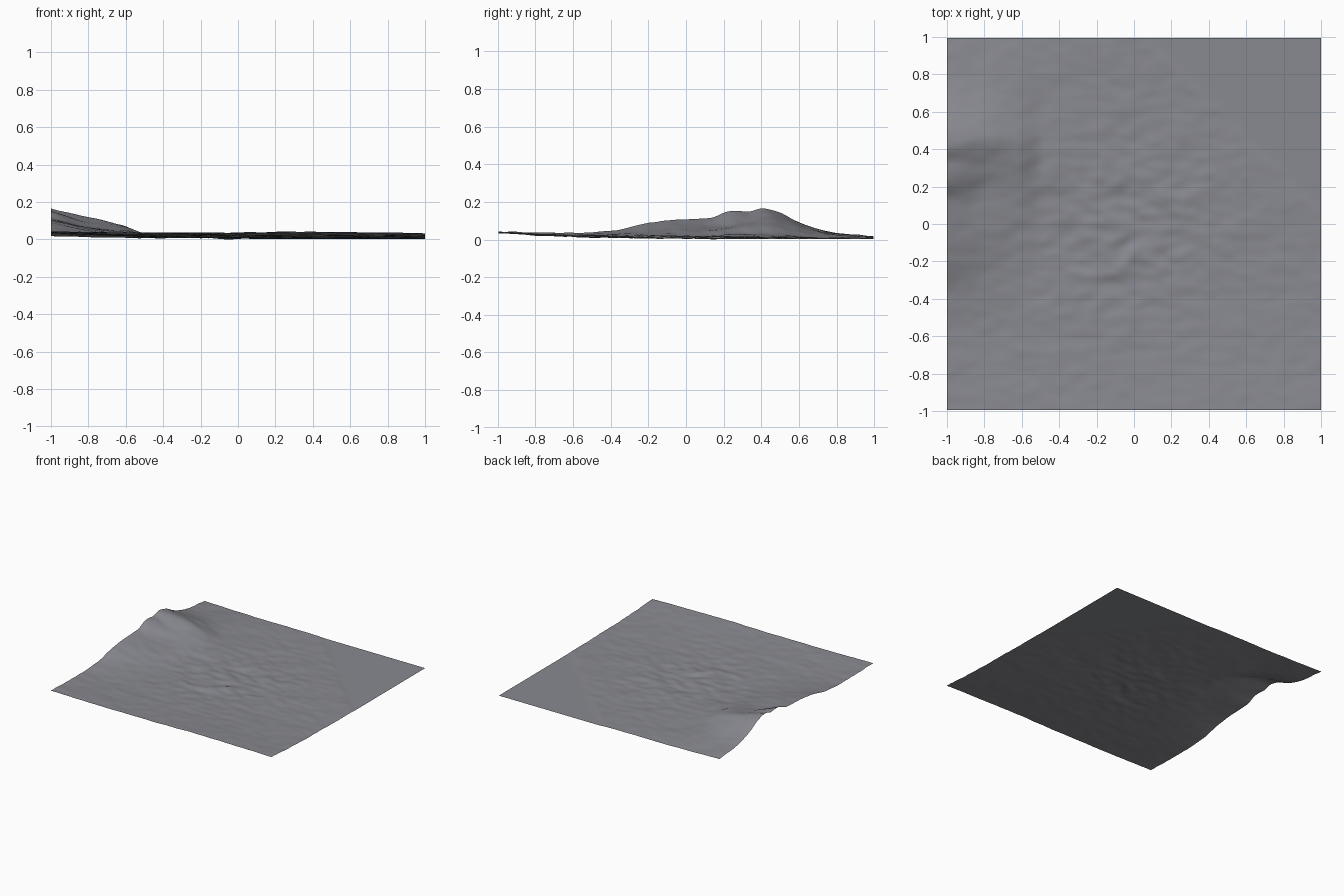
import bpy
import math
from mathutils import Vector, noise

if "Cube" in bpy.data.objects:
    bpy.data.objects.remove(bpy.data.objects["Cube"])

# North-south height sections (y, z) at several x stations, west to east
SECTIONS = [
    (-1.00, [(-1, .044), (-.6, .036), (-.4, .047), (-.2, .090), (0, .110), (.12, .116), (.25, .154),
             (.33, .149), (.41, .165), (.5, .143), (.6, .093), (.7, .057), (.8, .037), (1, .018)]),
    (-0.78, [(-1, .041), (-.6, .026), (-.3, .034), (-.05, .058), (.15, .064), (.3, .088),
             (.45, .117), (.55, .088), (.7, .044), (1, .013)]),
    (-0.62, [(-1, .039), (-.5, .022), (-.1, .032), (.2, .055), (.42, .079), (.58, .046), (1, .011)]),
    (-0.48, [(-1, .037), (-.5, .020), (0, .018), (.4, .030), (.6, .019), (1, .009)]),
    (0.00, [(-1, .038), (-.6, .021), (-.3, .015), (0, .013), (1, .007)]),
    (0.30, [(-1, .044), (-.6, .020), (-.3, .013), (0, .012), (1, .005)]),
    (1.00, [(-1, .035), (-.6, .015), (0, .006), (.3, .004), (1, .004)]),
]


def smooth(t):
    t = max(0.0, min(1.0, t))
    return t * t * (3 - 2 * t)


def curve(pts, t):
    """Smooth curve through (position, value) points without overshoot."""
    n = len(pts)
    d = [(b[1] - a[1]) / (b[0] - a[0]) for a, b in zip(pts, pts[1:])]

    def slope(i):
        if i == 0 or i == n - 1:
            return d[0] if i == 0 else d[-1]
        a, b = d[i - 1], d[i]
        return 2 * a * b / (a + b) if a * b > 0 else 0.0

    i = 0
    while i < n - 2 and t > pts[i + 1][0]:
        i += 1
    (x0, y0), (x1, y1) = pts[i], pts[i + 1]
    h = x1 - x0
    u = max(0.0, min(1.0, (t - x0) / h))
    return ((2 * u**3 - 3 * u**2 + 1) * y0 + (u**3 - 2 * u**2 + u) * h * slope(i)
            + (3 * u**2 - 2 * u**3) * y1 + (u**3 - u**2) * h * slope(i + 1))


def height(x, y):
    z = curve([(sx, curve(sec, y)) for sx, sec in SECTIONS], x)
    # hummocks, strongest around the middle
    middle = math.exp(-(x ** 2 + y ** 2) / 0.18)
    n1 = noise.noise(Vector((x * 5 + 3, y * 8 + 1, 0.4)))
    n2 = noise.noise(Vector((x * 10 + 7, y * 17 + 2, 2.1)))
    bumps = (.0025 + .010 * middle) * n1 + (.003 + .007 * middle) * n2
    # curved bank south-west of the centre, broken up by noise
    r = math.hypot(x + .22, y + .02)
    if y < 0:
        bank = .006 + .006 * n2
        bumps += bank * math.exp(-((r - .25) / .035) ** 2) * smooth(-y / .2)
    # flat plain beyond a diagonal line in the north-east
    land = smooth((1.10 - x - y) / .08)
    return max(.0005, .003 + (z + bumps - .003) * land)


# Terrain sheet
bpy.ops.mesh.primitive_grid_add(x_subdivisions=140, y_subdivisions=140, size=2)
terrain = bpy.context.object
terrain.name = "terrain"
for v in terrain.data.vertices:
    v.co.y *= 0.995
    v.co.z = height(v.co.x, v.co.y)
low = min(v.co.z for v in terrain.data.vertices)
for v in terrain.data.vertices:
    v.co.z -= low
bpy.ops.object.shade_smooth_by_angle(angle=math.radians(40))

# Dark slate ground colour
slate = bpy.data.materials.new("slate")
slate.diffuse_color = (0.25, 0.253, 0.28, 1)
slate.use_nodes = True
slate.node_tree.nodes["Principled BSDF"].inputs["Base Color"].default_value = slate.diffuse_color
terrain.data.materials.append(slate)
